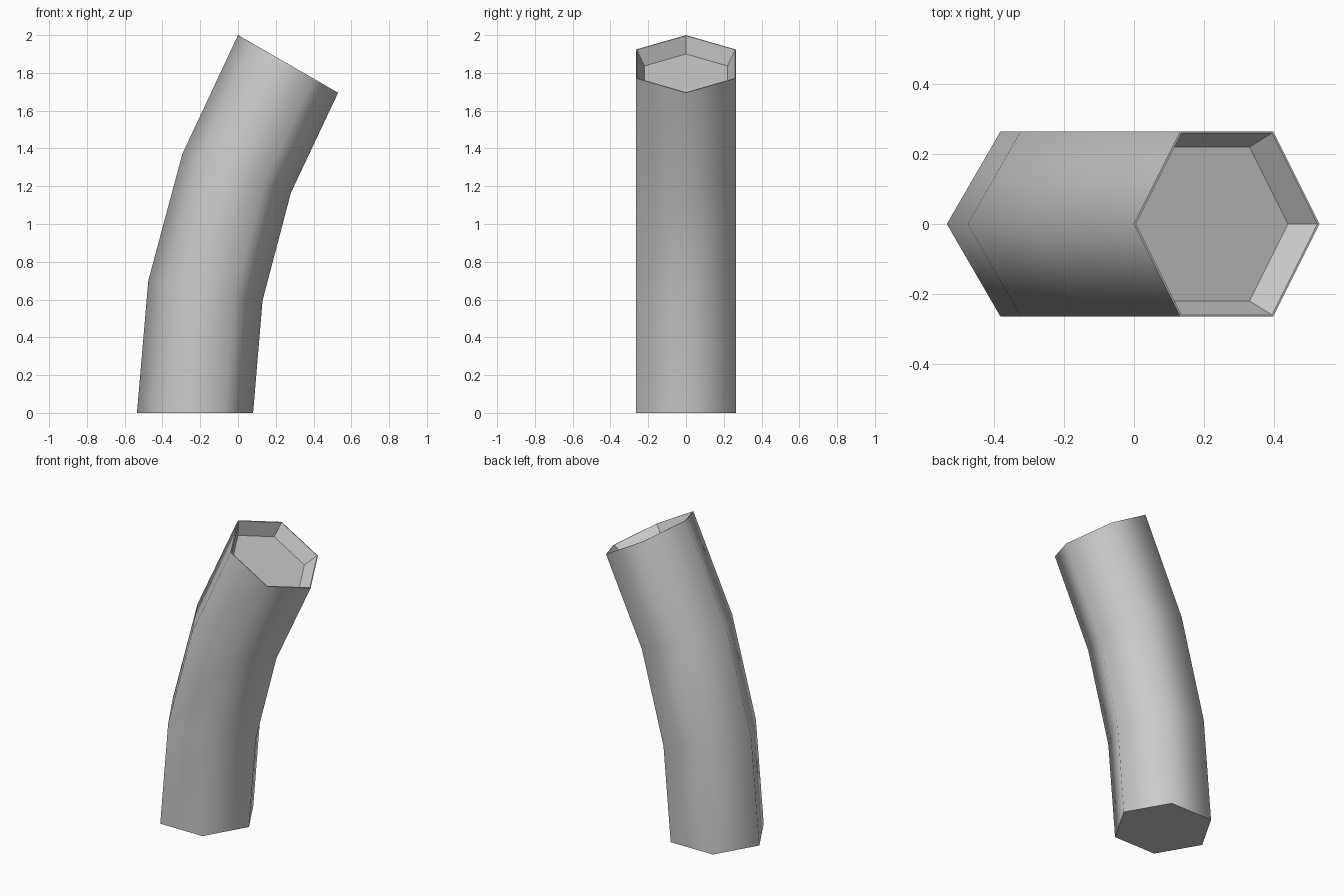
import bpy, bmesh
from math import cos, sin, radians
from mathutils import Vector

cube = bpy.data.objects.get("Cube")
if cube:
    bpy.data.objects.remove(cube, do_unlink=True)

SIDES = 6
HALF_DEPTH = 0.265  # half of the pipe's depth in y

# One plain grey material
grey = bpy.data.materials.new("plain grey")
grey.use_nodes = True
colour = (0.6, 0.6, 0.6, 1)
grey.diffuse_color = colour
grey.node_tree.nodes["Principled BSDF"].inputs["Base Color"].default_value = colour

bm = bmesh.new()


def ring(left, right, half_depth):
    """Six-sided section spanning two (x, z) points, corners on the x ends."""
    a, b = Vector((left[0], 0, left[1])), Vector((right[0], 0, right[1]))
    mid, half = (a + b) / 2, (b - a) / 2
    verts = []
    for i in range(SIDES):
        t = radians(360 / SIDES * i)
        p = mid + half * cos(t)
        p.y = half_depth * sin(t) / sin(radians(60))
        verts.append(bm.verts.new(p))
    return verts


def bridge(lower, upper, smooth):
    for i in range(SIDES):
        j = (i + 1) % SIDES
        face = bm.faces.new((lower[i], lower[j], upper[j], upper[i]))
        face.smooth = smooth


# Outer wall: sections lean further over towards the top
sections = [
    ((-0.535, 0), (0.08, 0)),
    ((-0.475, 0.70), (0.13, 0.595)),
    ((-0.295, 1.37), (0.28, 1.165)),
    ((0, 2), (0.53, 1.695)),
]
rings = [ring(a, b, HALF_DEPTH) for a, b in sections]
for lower, upper in zip(rings, rings[1:]):
    bridge(lower, upper, True)

# Thin rim, tapering recess and its floor
lip = ring((0.006, 1.997), (0.524, 1.698), 0.26)
floor = ring((0, 1.90), (0.44, 1.647), 0.22)
bridge(rings[-1], lip, False)
bridge(lip, floor, False)
bm.faces.new(floor)

# Flat base
bm.faces.new(list(reversed(rings[0])))

# Keep the rim, recess and base crisp
for edge in bm.edges:
    if not all(f.smooth for f in edge.link_faces):
        edge.smooth = False
bmesh.ops.recalc_face_normals(bm, faces=bm.faces[:])

mesh = bpy.data.meshes.new("bent_pipe")
bm.to_mesh(mesh)
bm.free()
mesh.materials.append(grey)
pipe = bpy.data.objects.new("bent_pipe", mesh)
bpy.context.collection.objects.link(pipe)
